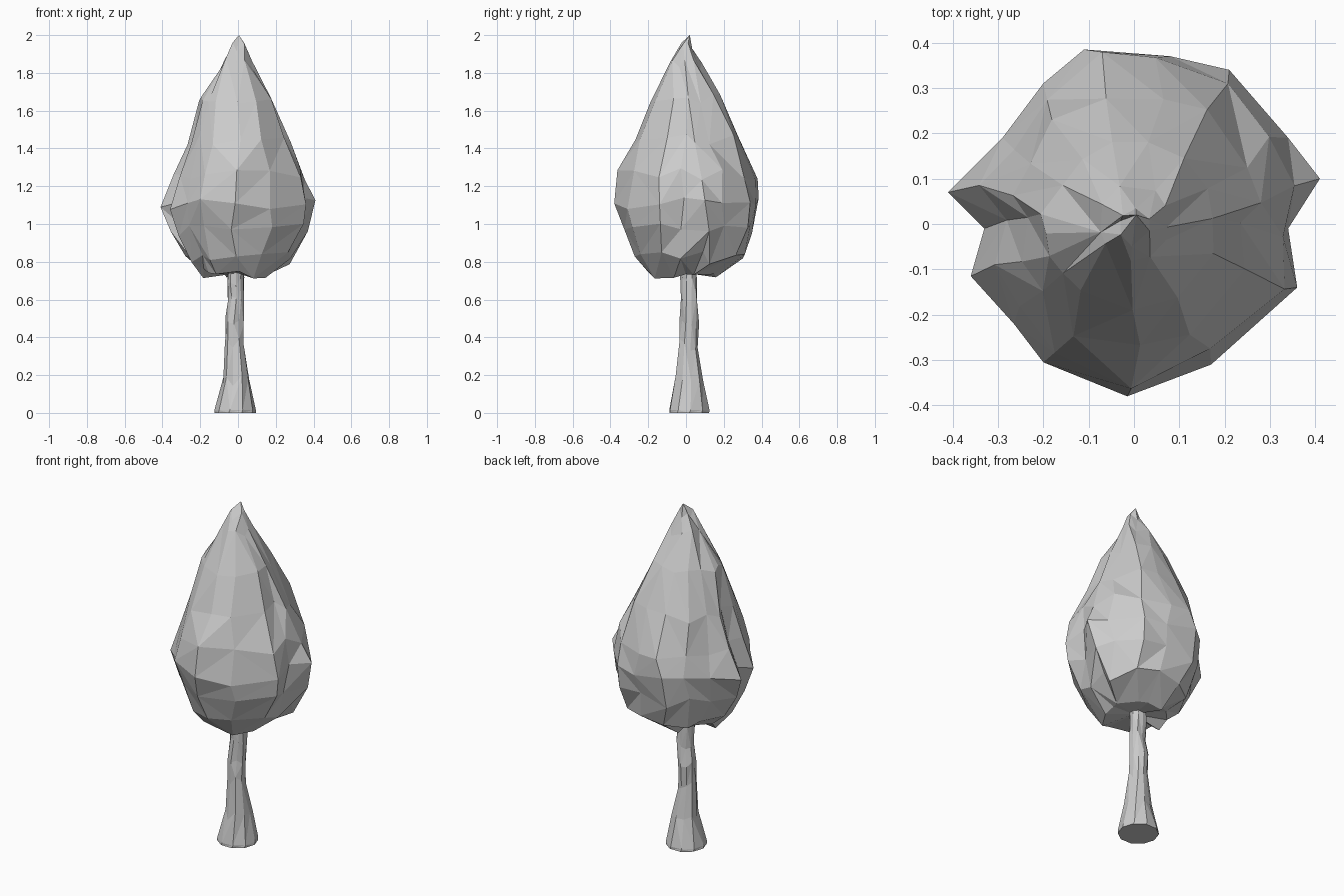
import bpy, bmesh, math, random
from mathutils import Vector

if "Cube" in bpy.data.objects:
    bpy.data.objects.remove(bpy.data.objects["Cube"])

random.seed(11)


def skin(name, rings, top, bottom, merge=0.0):
    """Faceted skin over stacked rings, closed by two end points."""
    bm = bmesh.new()
    vs = [[bm.verts.new(p) for p in ring] for ring in rings]
    n = len(vs[0])
    for a, b in zip(vs, vs[1:]):
        for i in range(n):
            j = (i + 1) % n
            if random.random() < 0.5:
                tris = ((a[i], a[j], b[j]), (a[i], b[j], b[i]))
            else:
                tris = ((a[i], a[j], b[i]), (a[j], b[j], b[i]))
            for t in tris:
                bm.faces.new(t)
    lo, hi = bm.verts.new(bottom), bm.verts.new(top)
    for i in range(n):
        j = (i + 1) % n
        bm.faces.new((vs[0][j], vs[0][i], lo))
        bm.faces.new((vs[-1][i], vs[-1][j], hi))
    if merge:
        bmesh.ops.remove_doubles(bm, verts=bm.verts, dist=merge)
    bmesh.ops.recalc_face_normals(bm, faces=bm.faces)
    me = bpy.data.meshes.new(name)
    bm.to_mesh(me)
    bm.free()
    ob = bpy.data.objects.new(name, me)
    bpy.context.collection.objects.link(ob)
    return ob


# Trunk: flared, slightly wandering column (z, centre x, centre y, radius)
trunk = [(0.0, -0.015, 0.018, 0.11), (0.015, -0.015, 0.018, 0.11),
         (0.17, -0.012, 0.018, 0.073), (0.36, -0.02, 0.015, 0.05),
         (0.48, -0.018, 0.018, 0.049), (0.6, -0.008, 0.016, 0.046),
         (0.7, -0.014, 0.014, 0.046), (0.8, -0.01, 0.01, 0.045)]
rings = []
for k, (z, cx, cy, r) in enumerate(trunk):
    ring = []
    for i in range(10):
        a = math.tau * i / 10 + 0.06 * k
        rr = r * (1 if k < 2 else random.uniform(0.9, 1.1))
        ring.append((cx + rr * math.cos(a), cy + rr * math.sin(a),
                     z + (random.uniform(-0.03, 0.03) if k > 1 else 0)))
    rings.append(ring)
skin("trunk", rings, (-0.01, 0.01, 0.82), (-0.015, 0.018, 0))

# Crown: lobed plan outline, counter-clockwise
outline = [(0.41, 0.10), (0.34, 0.19), (0.21, 0.34), (0.08, 0.37),
           (-0.11, 0.385), (-0.2, 0.31), (-0.29, 0.19),
           (-0.41, 0.07), (-0.33, -0.01), (-0.36, -0.115), (-0.265, -0.22),
           (-0.2, -0.305), (-0.015, -0.38), (0.17, -0.31),
           (0.36, -0.14), (0.34, -0.01)]
# Crown radius by height toward +x, +y, -x, -y
levels = [0.71, 0.82, 0.97, 1.11, 1.26, 1.45, 1.66, 1.85, 1.94]
sides = [[0.15, 0.29, 0.36, 0.40, 0.345, 0.26, 0.185, 0.08, 0.035],
         [0.16, 0.33, 0.36, 0.37, 0.375, 0.305, 0.18, 0.095, 0.035],
         [0.20, 0.27, 0.32, 0.36, 0.32, 0.26, 0.20, 0.075, 0.03],
         [0.20, 0.27, 0.345, 0.38, 0.355, 0.285, 0.19, 0.085, 0.05]]
rings = []
for k, z in enumerate(levels):
    ring = []
    for x, y in outline:
        ang = math.atan2(y, x)
        q = (ang % math.tau) / (math.pi / 2)
        i, f = int(q) % 4, q % 1
        r = (1 - f) * sides[i][k] + f * sides[(i + 1) % 4][k]
        # plan lobes are strongest at the widest height
        lobe = math.hypot(x, y) / 0.375
        near = max(0.35, 1 - abs(z - 1.11) * 2)
        r *= 1 + (lobe - 1) * near
        r *= random.uniform(0.93, 1.03)
        if k == 3:
            r = math.hypot(x, y)
        r = min(r, math.hypot(x, y))
        ang += random.uniform(-0.1, 0.1) if k != 3 else 0
        dz = random.uniform(-0.035, 0.035) if k else random.uniform(-0.01, 0.06)
        ring.append(Vector((r * math.cos(ang), r * math.sin(ang), z + dz)))
    rings.append(ring)
skin("crown", rings, (0.005, 0.02, 2.0), (0, 0, 0.74), merge=0.04)
